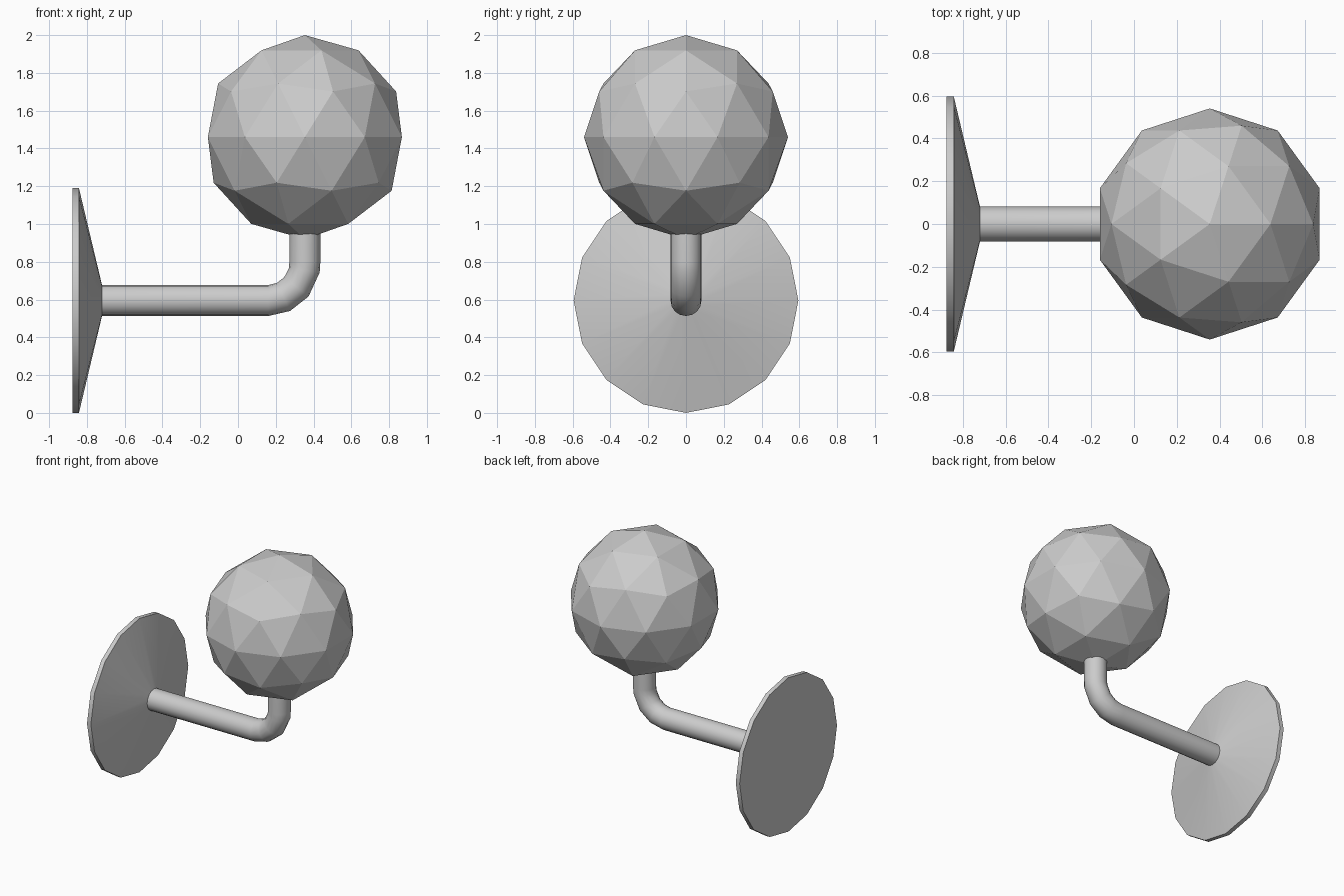
import bpy, bmesh, math
from mathutils import Vector

if "Cube" in bpy.data.objects:
    bpy.data.objects.remove(bpy.data.objects["Cube"])

SIDES = 16
AXIS_Z = 0.595   # height of the arm's horizontal run
BALL_X = 0.354
TUBE_R = 0.082

grey = bpy.data.materials.new("plain_grey")
grey.diffuse_color = (0.6, 0.6, 0.6, 1)
grey.use_nodes = True
grey.node_tree.nodes["Principled BSDF"].inputs["Base Color"].default_value = grey.diffuse_color


def finish(name, bm, smooth_angle=None):
    bmesh.ops.recalc_face_normals(bm, faces=bm.faces)
    mesh = bpy.data.meshes.new(name)
    bm.to_mesh(mesh)
    bm.free()
    mesh.materials.append(grey)
    ob = bpy.data.objects.new(name, mesh)
    bpy.context.collection.objects.link(ob)
    if smooth_angle:
        bpy.ops.object.select_all(action='DESELECT')
        ob.select_set(True)
        bpy.context.view_layer.objects.active = ob
        bpy.ops.object.shade_smooth_by_angle(angle=math.radians(smooth_angle))
    return ob


def sweep(name, stations, cap_start=False, cap_end=False):
    """Skin circular rings given as (x, z, radius, tilt in degrees)."""
    bm = bmesh.new()
    rings = []
    for x, z, r, tilt in stations:
        a = math.radians(tilt)
        up = Vector((-math.sin(a), 0, math.cos(a)))
        side = Vector((0, 1, 0))
        ring = []
        for i in range(SIDES):
            t = 2 * math.pi * i / SIDES
            ring.append(bm.verts.new(Vector((x, 0, z)) + r * (up * math.cos(t) + side * math.sin(t))))
        rings.append(ring)
    for a, b in zip(rings, rings[1:]):
        for i in range(SIDES):
            j = (i + 1) % SIDES
            bm.faces.new((a[i], a[j], b[j], b[i]))
    if cap_start:
        bm.faces.new(rings[0])
    if cap_end:
        bm.faces.new(rings[-1])
    return finish(name, bm, 30)


# Round wall plate: thin rim, then a shallow cone narrowing to the arm
sweep("wall_plate", [
    (-0.875, AXIS_Z, 0.595, 0),
    (-0.842, AXIS_Z, 0.595, 0),
    (-0.72, AXIS_Z, TUBE_R, 0),
], cap_start=True)

# Tubular arm: horizontal run, elbow, short upright ending inside the ball
sweep("bent_arm", [
    (-0.72, AXIS_Z, TUBE_R, 0),
    (0.161, AXIS_Z, TUBE_R, 0),
    (0.241, 0.614, TUBE_R, 25),
    (0.309, 0.667, TUBE_R, 52),
    (0.351, 0.755, TUBE_R, 82),
    (BALL_X, 0.80, TUBE_R, 90),
    (BALL_X, 0.98, TUBE_R, 90),
], cap_end=True)

# Faceted ball
bm = bmesh.new()
bmesh.ops.create_icosphere(bm, subdivisions=2, radius=0.54)
bmesh.ops.translate(bm, verts=bm.verts, vec=(BALL_X, 0, 1.46))
finish("ball", bm)
